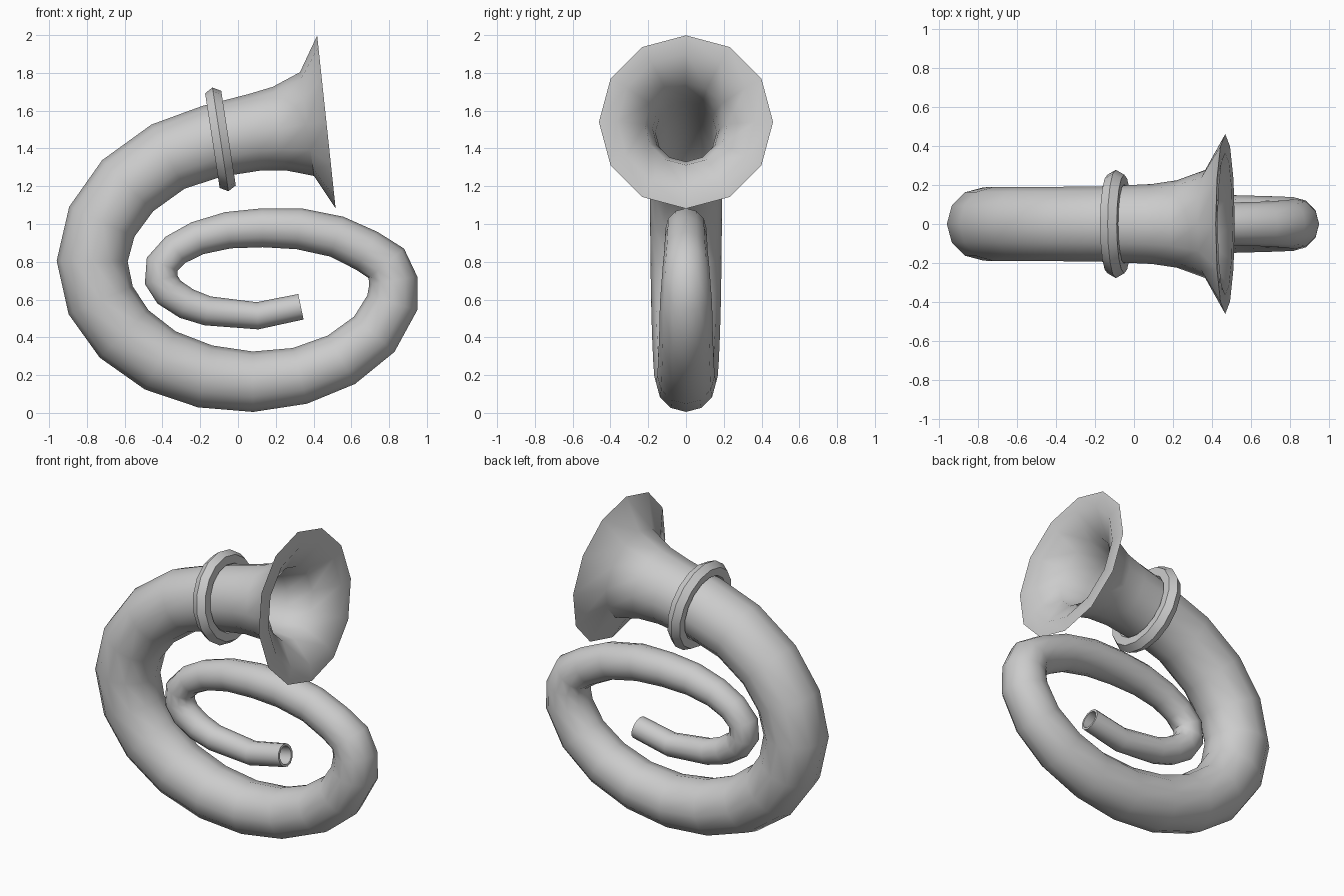
import bpy, bmesh
from math import sin, cos, pi
from mathutils import Vector

if "Cube" in bpy.data.objects:
    bpy.data.objects.remove(bpy.data.objects["Cube"])

SIDES = 12
BORE = 0.79   # bore radius relative to the outside

# spiral path from mouthpiece end to bell rim: x, z, radius
PATH = [
    (.333, .562, .069), (.103, .514, .072), (-.161, .540, .078), (-.272, .578, .083),
    (-.365, .639, .086), (-.407, .705, .089), (-.402, .787, .088), (-.330, .864, .087),
    (-.214, .925, .090), (-.053, .967, .097), (.129, .980, .103), (.322, .975, .109),
    (.523, .933, .111), (.682, .858, .115), (.785, .792, .122), (.822, .700, .129),
    (.817, .583, .138), (.721, .416, .142), (.547, .281, .147), (.328, .196, .152),
    (.079, .165, .160), (-.174, .193, .168), (-.412, .278, .174), (-.603, .418, .180),
    (-.727, .596, .185), (-.772, .803, .188), (-.721, 1.012, .190), (-.584, 1.203, .191),
    (-.370, 1.357, .191), (-.137, 1.438, .194), (.092, 1.486, .205), (.219, 1.505, .224),
    (.365, 1.529, .277), (.468, 1.540, .461)]


def finish(bm, name, angle):
    bmesh.ops.recalc_face_normals(bm, faces=bm.faces)
    mesh = bpy.data.meshes.new(name)
    bm.to_mesh(mesh)
    bm.free()
    obj = bpy.data.objects.new(name, mesh)
    bpy.context.collection.objects.link(obj)
    bpy.context.view_layer.objects.active = obj
    obj.select_set(True)
    bpy.ops.object.shade_smooth_by_angle(angle=angle)
    obj.select_set(False)


def ring(bm, centre, tangent, radius, sides):
    side = Vector((0, 1, 0))
    up = tangent.cross(side)
    return [bm.verts.new(centre + radius * (up * cos(a) + side * sin(a)))
            for a in (2 * pi * i / sides for i in range(sides))]


def skin_closed(bm, rings):
    # join each ring to the next, and the last back to the first
    for a, b in zip(rings, rings[1:] + rings[:1]):
        n = len(a)
        for i in range(n):
            j = (i + 1) % n
            bm.faces.new((a[i], a[j], b[j], b[i]))


# hollow horn: outside skin one way, bore back the other way
points = [Vector((x, 0, z)) for x, z, r in PATH]
steps = [(b - a).normalized() for a, b in zip(points, points[1:])]
tangents = [(a + b).normalized() for a, b in zip(steps[:1] + steps, steps + steps[-1:])]
stations = list(zip(points, tangents, [r for x, z, r in PATH]))
bm = bmesh.new()
rings = [ring(bm, p, t, r, SIDES) for p, t, r in stations]
rings += [ring(bm, p, t, r * BORE, SIDES) for p, t, r in reversed(stations)]
skin_closed(bm, rings)
finish(bm, "horn_tube", 0.75)

# collar: six-sided band around the neck of the bell
bm = bmesh.new()
centre = Vector((-.093, 0, 1.448))
axis = Vector((104, 0, 16)).normalized()
collar = [ring(bm, centre + axis * (.05 * sin(a)), axis, .228 + .05 * cos(a), 16)
          for a in (k * pi / 3 for k in range(6))]
skin_closed(bm, collar)
finish(bm, "collar", 0.6)
